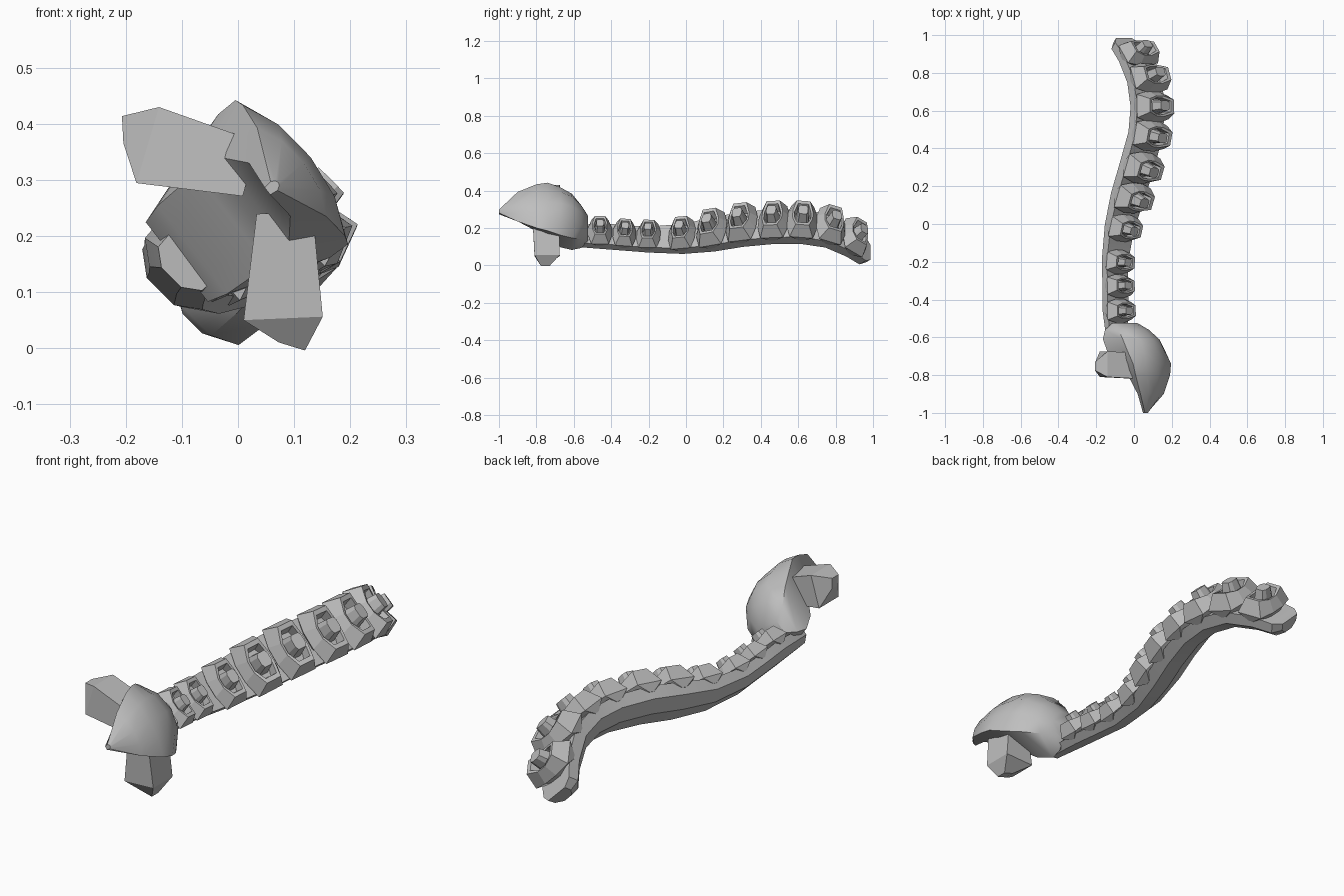
import bpy, bmesh, math
from mathutils import Vector

cube = bpy.data.objects.get("Cube")
if cube:
    bpy.data.objects.remove(cube, do_unlink=True)

grey = bpy.data.materials.new("stone grey")
grey.use_nodes = True
shade = (0.52, 0.52, 0.52, 1)
grey.diffuse_color = shade
grey.node_tree.nodes["Principled BSDF"].inputs["Base Color"].default_value = shade


def loft(name, rings, smooth_angle=0):
    """Skin a closed solid through rings that share a point count."""
    bm = bmesh.new()
    loops = [[bm.verts.new(p) for p in ring] for ring in rings]
    count = len(loops[0])
    for low, high in zip(loops, loops[1:]):
        for i in range(count):
            j = (i + 1) % count
            bm.faces.new((low[i], low[j], high[j], high[i]))
    bm.faces.new(loops[0])
    bm.faces.new(loops[-1])
    bmesh.ops.recalc_face_normals(bm, faces=bm.faces)
    mesh = bpy.data.meshes.new(name)
    bm.to_mesh(mesh)
    bm.free()
    mesh.materials.append(grey)
    obj = bpy.data.objects.new(name, mesh)
    bpy.context.collection.objects.link(obj)
    if smooth_angle:
        bpy.ops.object.select_all(action="DESELECT")
        obj.select_set(True)
        bpy.context.view_layer.objects.active = obj
        bpy.ops.object.shade_smooth_by_angle(angle=math.radians(smooth_angle))
    return obj


def axes(degrees):
    """Outward and sideways directions of a part rolled about y."""
    a = math.radians(degrees)
    return Vector((math.cos(a), 0, math.sin(a))), Vector((-math.sin(a), 0, math.cos(a)))


# Arm path: x, y, z and size
path = [
    (-.08, -.64, .165, .55), (-.08, -.46, .175, .76), (-.083, -.33, .163, .74),
    (-.085, -.2, .155, .76), (-.058, -.02, .16, .87), (-.012, .14, .187, 1),
    (.037, .3, .215, 1.02), (.082, .47, .228, 1), (.095, .62, .228, 1),
    (.075, .77, .205, 1), (.02, .895, .145, .95), (-.035, .965, .09, .85),
]
points = [Vector(p[:3]) for p in path]
side = axes(45)[1]
frames = []
for i, centre in enumerate(points):
    along = (points[min(i + 1, len(points) - 1)] - points[max(i - 1, 0)]).normalized()
    across = (side - along * side.dot(along)).normalized()
    frames.append((centre, along, across, along.cross(across), path[i][3]))


def place(frame, l, v, u):
    centre, along, across, out, size = frame
    return centre + (along * l + across * v + out * u) * size


# Arm body
half = [(.045, -.1), (.1, -.06), (.104, -.005)]
section = half + [(-v, u) for v, u in reversed(half)]
rings = [[place(f, 0, v, u) for v, u in section] for f in frames]
rings.append([place(frames[-1], .04, v * .65, u * .7) for v, u in section])
loft("arm", rings, 35)

# Suckers: side length, side width, side height, end length, end width, end height
cup = [
    (.012, .104, -.03, .06, .03, -.03),
    (.062, .116, .005, .083, .04, .01),
    (.036, .09, .076, .054, .026, .062),
    (.028, .07, .073, .044, .022, .06),
    (.028, .062, .02, .042, .022, .02),
    (.024, .044, .02, .036, .022, .02),
    (.018, .032, .1, .026, .016, .1),
]
for n, frame in enumerate(frames[1:-1], 1):
    rings = []
    for a, wide, high, b, narrow, low in cup:
        quarter = [(a, wide, high), (b, narrow, low)]
        ring = [(l, v, u) for l, v, u in quarter]
        ring += [(l, -v, u) for l, v, u in reversed(quarter)]
        ring += [(-l, -v, u) for l, v, u in quarter]
        ring += [(-l, v, u) for l, v, u in reversed(quarter)]
        rings.append([place(frame, *p) for p in ring])
    loft(f"sucker_{n}", rings)

# Hood at the front end: y, ridge height, shoulder width and height, rim width and height
head_out, head_side = axes(38)


def head(y, v, u):
    return Vector((-.05, y, .2)) + head_side * v + head_out * u


hood = [
    (-1, .155, .01, .145, .008, .13), (-.9, .212, .1, .185, .06, .135),
    (-.8, .228, .148, .19, .1, .1), (-.74, .225, .163, .185, .105, .05),
    (-.67, .215, .162, .145, .1, -.04), (-.61, .19, .15, .105, .09, -.075),
    (-.56, .135, .115, .05, .085, -.065), (-.525, .07, .07, .02, .06, -.035),
]
rings = []
for y, ridge, shoulder, top, rim, low in hood:
    ring = [(0, ridge), (shoulder * .55, ridge * .75 + top * .25), (shoulder, top),
            (rim, low), (rim * .5, low)]
    ring += [(-v, u) for v, u in reversed(ring[1:])]
    rings.append([head(y, v, u) for v, u in ring])
loft("hood", rings, 35)

# Pair of prongs: inner reach and height, outer reach and height, front and back edge
prong = [(.02, .09, .08, .17, -.82, -.68), (.155, -.045, .237, .07, -.81, -.675),
         (.225, -.02, .265, .008, -.775, -.73)]
for name, sign in (("upper_prong", 1), ("lower_prong", -1)):
    rings = []
    for v1, u1, v2, u2, front, back in prong:
        corners = [(front, v1, u1), (front, v2, u2), (back, v2, u2), (back, v1, u1)]
        rings.append([head(y, sign * v, u) for y, v, u in corners])
    loft(name, rings)
